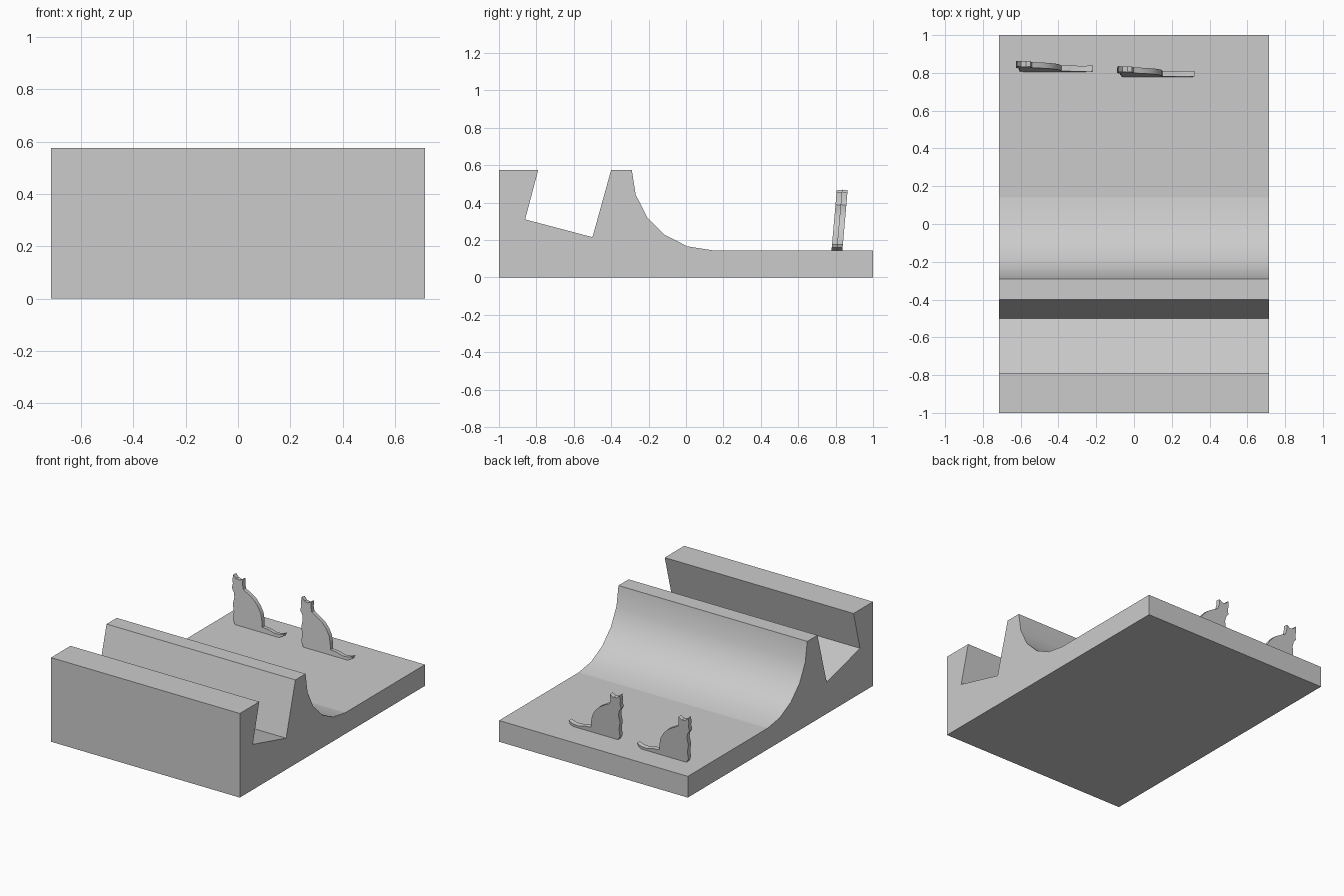
import bpy, bmesh, math
from mathutils import Matrix, Vector

default = bpy.data.objects.get("Cube")
if default:
    bpy.data.objects.remove(default, do_unlink=True)

grey = bpy.data.materials.new("plain grey")
grey.use_nodes = True
colour = (0.6, 0.6, 0.6, 1)
grey.diffuse_color = colour
grey.node_tree.nodes["Principled BSDF"].inputs["Base Color"].default_value = colour


def extrude_outline(name, points, direction):
    """Make a solid by extruding a closed outline along a direction."""
    bm = bmesh.new()
    face = bm.faces.new([bm.verts.new(p) for p in points])
    result = bmesh.ops.extrude_face_region(bm, geom=[face], use_keep_orig=True)
    moved = [v for v in result["geom"] if isinstance(v, bmesh.types.BMVert)]
    bmesh.ops.translate(bm, verts=moved, vec=direction)
    bmesh.ops.recalc_face_normals(bm, faces=bm.faces)
    mesh = bpy.data.meshes.new(name)
    bm.to_mesh(mesh)
    bm.free()
    mesh.materials.append(grey)
    obj = bpy.data.objects.new(name, mesh)
    bpy.context.collection.objects.link(obj)
    return obj


# Stand: side profile with a concave sweep and a tilted slot
half_width, height, floor = 0.714, 0.575, 0.145
radius = height - floor
sweep_y = 0.14
sweep = [(sweep_y - radius * math.cos(a), height - radius * math.sin(a))
         for a in (math.radians(18 * i) for i in range(5, -1, -1))]
slot = [(-0.4, height), (-0.5, 0.215), (-0.86, 0.31), (-0.79, height)]
profile = [(-1, 0), (1, 0), (1, floor)] + sweep + slot + [(-1, height)]
stand = extrude_outline("stand", [(-half_width, y, z) for y, z in profile],
                        Vector((2 * half_width, 0, 0)))

# Only the curved sweep is smooth
for face in stand.data.polygons:
    c = face.center
    face.use_smooth = (abs(face.normal.x) < 0.5 and -0.3 < c.y < sweep_y
                       and floor < c.z < height - 0.01)

# Seated cat outline: ears, back, tail, base, chest and face
cat = [(.008, .325), (.028, .303), (.055, .298), (.08, .313), (.08, .275),
       (.088, .245), (.12, .228), (.17, .198), (.205, .16), (.228, .12),
       (.238, .075), (.242, .035), (.29, .031), (.34, .018), (.38, .022),
       (.41, .035), (.402, .016), (.37, -.002), (.04, -.002), (.022, .03),
       (.026, .08), (.016, .13), (.024, .18), (.018, .21), (.001, .235),
       (.008, .265), (.002, .29)]
lean = Matrix.Rotation(math.radians(-5), 4, "X")
for name, x, y in (("right_cat", -0.627, 0.806), ("left_cat", -0.09, 0.778)):
    obj = extrude_outline(name, [(u, 0, v) for u, v in cat], Vector((0, 0.03, 0)))
    obj.data.transform(Matrix.Translation((x, y, floor)) @ lean)
    obj.data.shade_smooth()
    obj.data.set_sharp_from_angle(angle=math.radians(30))
